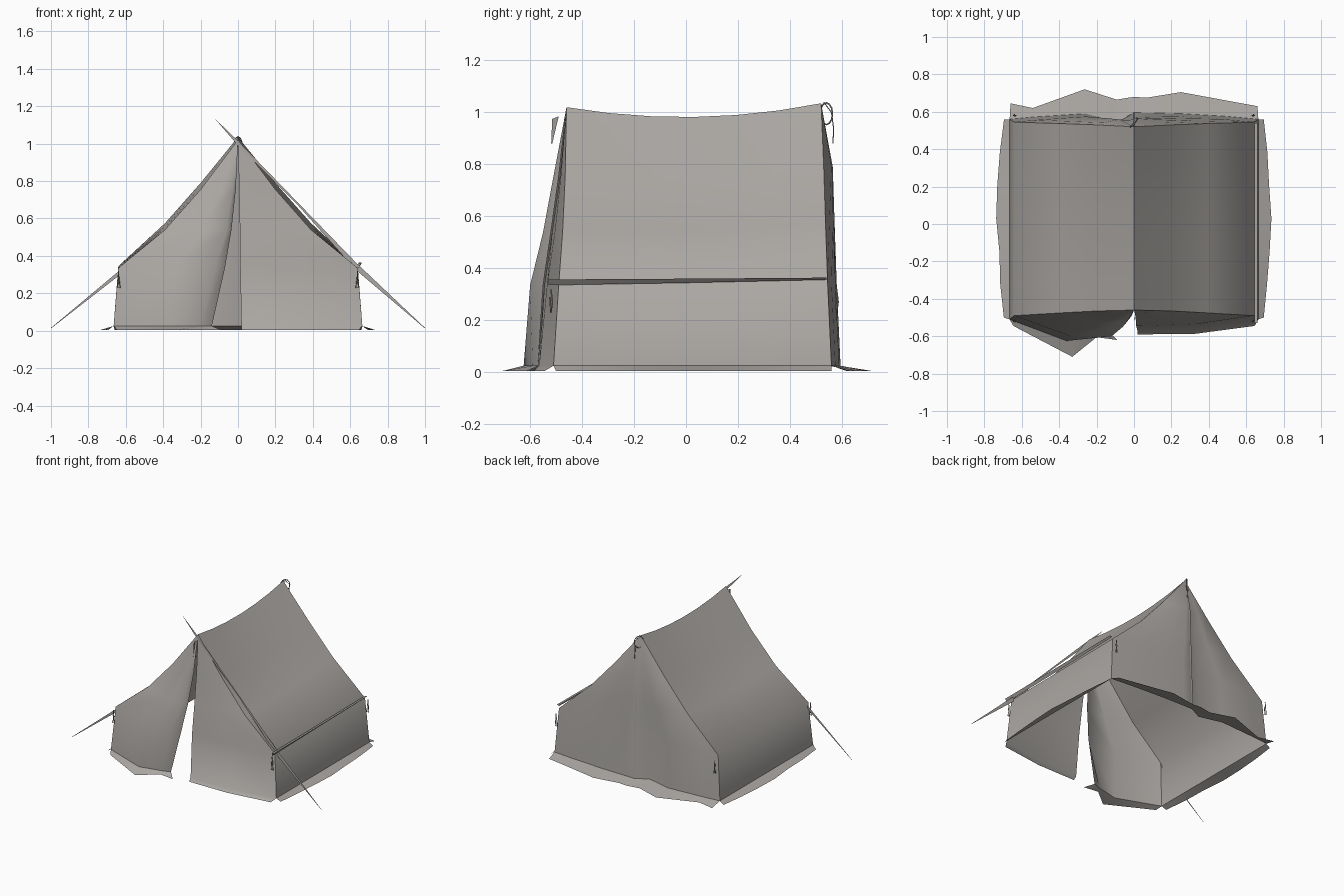
import bpy, bmesh, math, random

random.seed(4)
if "Cube" in bpy.data.objects:
    bpy.data.objects.remove(bpy.data.objects["Cube"], do_unlink=True)

CANVAS = bpy.data.materials.new("grey canvas")
CANVAS.use_nodes = True
CANVAS.diffuse_color = (0.41, 0.39, 0.37, 1)
shader = CANVAS.node_tree.nodes["Principled BSDF"]
shader.inputs["Base Color"].default_value = CANVAS.diffuse_color
shader.inputs["Roughness"].default_value = 0.9


def loft(name, rows):
    """Sheet through rows of points that all have the same length."""
    bm = bmesh.new()
    grid = [[bm.verts.new(p) for p in row] for row in rows]
    for a, b in zip(grid, grid[1:]):
        for i in range(len(a) - 1):
            bm.faces.new((a[i], a[i + 1], b[i + 1], b[i]))
    bmesh.ops.remove_doubles(bm, verts=bm.verts, dist=0.0005)
    bmesh.ops.recalc_face_normals(bm, faces=bm.faces)
    mesh = bpy.data.meshes.new(name)
    bm.to_mesh(mesh)
    bm.free()
    for face in mesh.polygons:
        face.use_smooth = True
    mesh.set_sharp_from_angle(angle=math.radians(55))
    mesh.materials.append(CANVAS)
    bpy.context.collection.objects.link(bpy.data.objects.new(name, mesh))


def rope(name, points, radius=0.003):
    curve = bpy.data.curves.new(name, "CURVE")
    curve.dimensions = "3D"
    curve.bevel_depth = radius
    curve.bevel_resolution = 1
    curve.use_fill_caps = True
    spline = curve.splines.new("POLY")
    spline.points.add(len(points) - 1)
    for target, p in zip(spline.points, points):
        target.co = (*p, 1)
    curve.materials.append(CANVAS)
    bpy.context.collection.objects.link(bpy.data.objects.new(name, curve))


# Half section from ridge to hem: x, front z, back z, front y, back y, sag
SECTION = [
    (0, 1.02, 1.035, -0.46, 0.52, 0.045),
    (0.2, 0.755, 0.79, -0.465, 0.53, 0.025),
    (0.39, 0.54, 0.575, -0.475, 0.537, 0.015),
    (0.64, 0.335, 0.345, -0.49, 0.545, 0),
    (0.665, 0.025, 0.025, -0.51, 0.56, 0),
    (0.7, 0.004, 0.004, -0.5, 0.56, 0),
]
HEM_LEVEL = len(SECTION) - 1
STATIONS = 7


def side_point(side, level, t):
    x, z_front, z_back, front, back, sag = SECTION[level]
    bow = 4 * t * (1 - t)
    if level == HEM_LEVEL:
        x += 0.03 * bow + random.uniform(-0.008, 0.008)
    z = z_front + (z_back - z_front) * t - sag * bow
    return (side * x, front + (back - front) * t, z)


# Roof and side walls as one draped sheet
levels = [(-1, i) for i in range(HEM_LEVEL, 0, -1)]
levels += [(1, i) for i in range(HEM_LEVEL + 1)]
loft("roof_and_walls", [[side_point(s, i, k / (STATIONS - 1)) for s, i in levels]
                        for k in range(STATIONS)])


# Front panels: free columns per level, closed by the roof edge
def front_panel(name, side, inner):
    rows = []
    for level, points in enumerate(inner):
        x, z, _, front, _, _ = SECTION[level]
        if level == 0:
            rows.append([(0, front, z)] * (len(inner[-1]) + 1))
            continue
        if level == HEM_LEVEL:
            x, front = 0.645, -0.545
        rows.append([(px, py, z) for px, py in points] + [(side * x, front, z)])
    loft(name, rows)


front_panel("closed_front_door", 1, [
    (),
    ((0.006, -0.485), (0.1, -0.482)),
    ((0.01, -0.515), (0.2, -0.505)),
    ((0.012, -0.545), (0.33, -0.535)),
    ((0.018, -0.57), (0.35, -0.565)),
    ((0.02, -0.59), (0.32, -0.588)),
])
front_panel("open_front_flap", -1, [
    (),
    ((-0.012, -0.49), (-0.03, -0.51), (-0.1, -0.505)),
    ((-0.035, -0.52), (-0.06, -0.55), (-0.2, -0.54)),
    ((-0.07, -0.55), (-0.12, -0.6), (-0.34, -0.6)),
    ((-0.14, -0.57), (-0.2, -0.59), (-0.36, -0.625)),
    ((-0.09, -0.62), (-0.2, -0.605), (-0.33, -0.71)),
])

# Back panel with a central pleat and an uneven hem lying on the ground
COLUMNS = [-1, -0.82, -0.4, -0.14, 0, 0.1, 0.38, 0.75, 1]
HEM = [0.645, 0.62, 0.72, 0.665, 0.68, 0.675, 0.705, 0.66, 0.63]
rows = []
for level, (x, _, z, _, back, _) in enumerate(SECTION):
    row = []
    for u, hem in zip(COLUMNS, HEM):
        if level == HEM_LEVEL:
            row.append((u * 0.66, hem, z))
            continue
        bulge = 0.035 * (1 - u * u) * (level > 0)
        pleat = -0.012 * level if abs(u + 0.14) < 0.01 else 0
        row.append((u * x, back + bulge + pleat, z))
    rows.append(row)
loft("back_panel", rows)

# Narrow overlap strip down the middle of the back
loft("back_seam", [[(x + dx, y + 0.004, z) for dx in (-0.006, 0.006)]
                   for x, y, z in (r[4] for r in rows[:-1])])

# Flat tapering guy lines in the plane of the front: x, top, height
STICK = ((-0.12, 1.13, 0.001), (0, 1.015, 0.025), (0.32, 0.685, 0.014),
         (0.63, 0.365, 0.04), (1, 0.015, 0.003))
SHORT_GUY = ((-0.63, 0.325, 0.025), (-1, 0.015, 0.003))
for name, y, shape in (("ridge_stick_and_left_guy", -0.468, STICK),
                       ("right_guy", -0.48, SHORT_GUY)):
    loft(name, [[(x, y, z - h), (x, y, z)] for x, z, h in shape])

# Eave bar on the left wall, a slim wedge
loft("eave_bar", [
    [(0.645, y, z - h), (0.66, y, z + h), (0.645, y, z + h), (0.645, y, z - h)]
    for y, z, h in ((-0.53, 0.346, 0.011), (0, 0.352, 0.008), (0.54, 0.36, 0.004))])

# Corner ties hanging from the eaves
for side, side_name in ((1, "left"), (-1, "right")):
    for y, end_name in ((-0.52, "front"), (0.58, "back")):
        x = side * 0.638
        rope(f"{end_name}_{side_name}_tie",
             [(x, y, 0.32), (x, y + 0.006, 0.27), (x + side * 0.008, y, 0.23),
              (x - side * 0.008, y, 0.23), (x, y - 0.004, 0.29)])

# Ridge knot at the back with loose ends
rope("back_ridge_loop", [
    (0.022 * math.cos(a), 0.54 + 0.024 * math.cos(a), 0.995 + 0.042 * math.sin(a))
    for a in (math.tau * k / 12 for k in range(13))])
rope("back_ridge_tail", [(0, 0.53, 1.04), (0.02, 0.56, 1.0), (0.012, 0.568, 0.94),
                         (0.018, 0.566, 0.88)], 0.002)

# Small cloth tab hanging in front of the ridge
loft("front_ridge_tab", [[(0, -0.49, 0.985), (0.004, -0.515, 0.975)],
                         [(0, -0.515, 0.88), (0.004, -0.519, 0.88)]])
